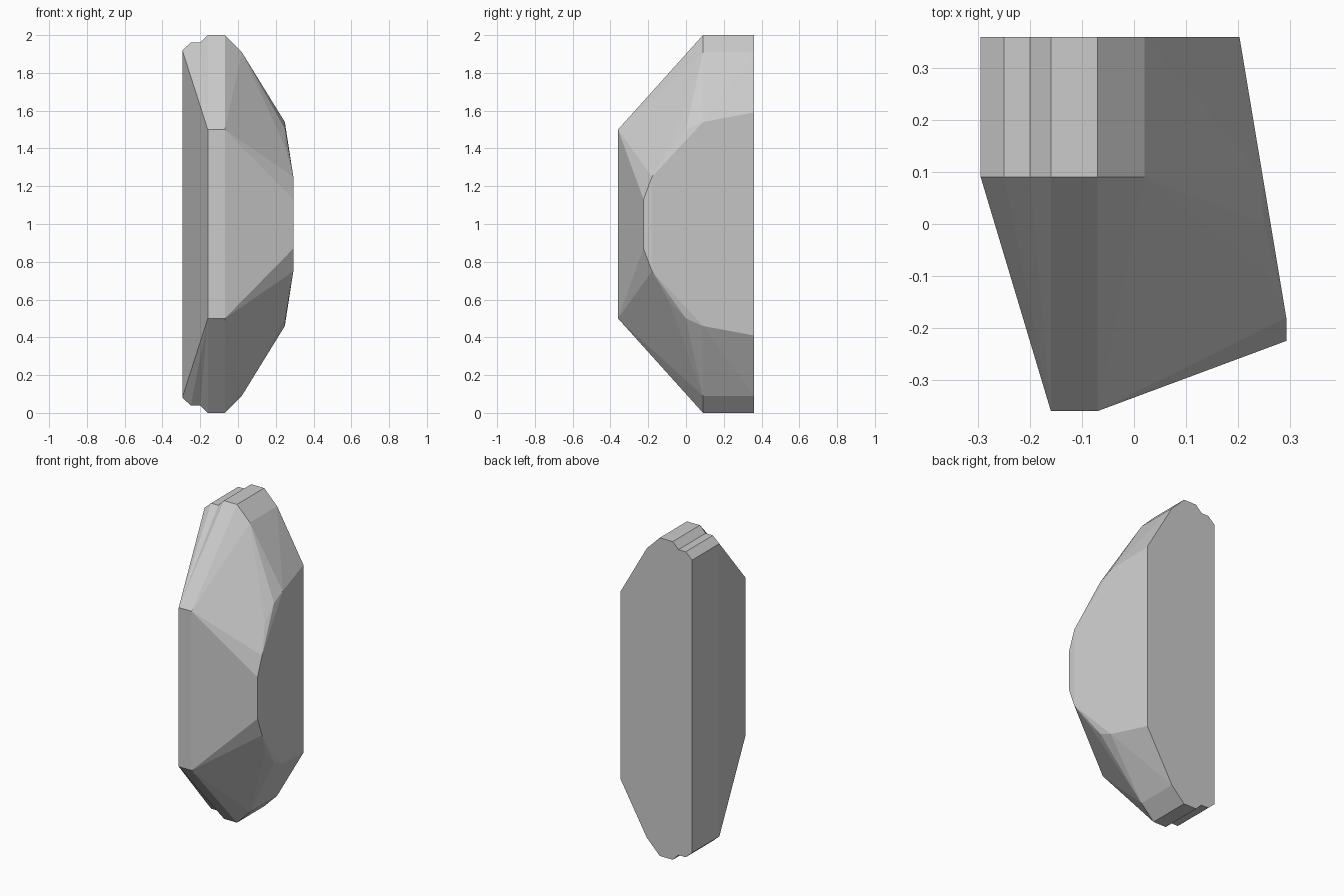
import bpy, bmesh, math

if "Cube" in bpy.data.objects:
    bpy.data.objects.remove(bpy.data.objects["Cube"])

BACK, MID, FRONT = 0.36, 0.09, -0.36

def mirror_z(points):
    # repeat points above and below mid height z = 1
    return [(x, y, 1 + s * d) for x, y, d in points for s in (1, -1)]

bm = bmesh.new()

# main body: back outline, narrow front edge and rim of the slanted right face
profile = [(-0.2, 0.96), (-0.16, 1.0), (-0.07, 1.0), (0.02, 0.91)]
half = [(x, y, d) for x, d in profile for y in (BACK, MID)]
half += [(-0.16, FRONT, 0.5), (-0.07, FRONT, 0.5)]
half += [(0.203, 0.36, 0.59), (0.203, 0.25, 0.59), (0.248, 0.09, 0.54),
         (0.25, 0.0, 0.5), (0.25, -0.09, 0.41), (0.25, -0.135, 0.335),
         (0.293, -0.18, 0.25), (0.293, -0.225, 0.13)]
verts = [bm.verts.new(p) for p in mirror_z(half)]
hull = bmesh.ops.convex_hull(bm, input=verts)
loose = [v for v in bm.verts if not v.link_faces]
bmesh.ops.delete(bm, geom=loose, context='VERTS')

# open the wall where the left ledge joins
def on_wall(v):
    return v.co.x < -0.19 or (v.co.x < -0.15 and v.co.y < -0.3)
wall = [f for f in bm.faces if all(on_wall(v) for v in f.verts)]
bmesh.ops.delete(bm, geom=wall, context='FACES')

# left ledge: straight strip at the back, tapering to the front edge
chain = [(-0.2, 1.96), (-0.25, 1.96), (-0.295, 1.92),
         (-0.295, 0.08), (-0.25, 0.04), (-0.2, 0.04)]
back = [bm.verts.new((x, BACK, z)) for x, z in chain]
mid = [bm.verts.new((x, MID, z)) for x, z in chain]
top = bm.verts.new((-0.16, FRONT, 1.5))
low = bm.verts.new((-0.16, FRONT, 0.5))
bm.faces.new(back)
for i in range(len(chain) - 1):
    bm.faces.new((back[i], back[i + 1], mid[i + 1], mid[i]))
    tip = [low, top] if i == 2 else [top] if i < 2 else [low]
    bm.faces.new([mid[i], mid[i + 1]] + tip)

bmesh.ops.remove_doubles(bm, verts=bm.verts[:], dist=0.001)
bmesh.ops.dissolve_limit(bm, angle_limit=math.radians(0.5),
                         verts=bm.verts[:], edges=bm.edges[:])
bmesh.ops.recalc_face_normals(bm, faces=bm.faces[:])

mesh = bpy.data.meshes.new("faceted_rock")
bm.to_mesh(mesh)
bm.free()
rock = bpy.data.objects.new("faceted_rock", mesh)
bpy.context.collection.objects.link(rock)
